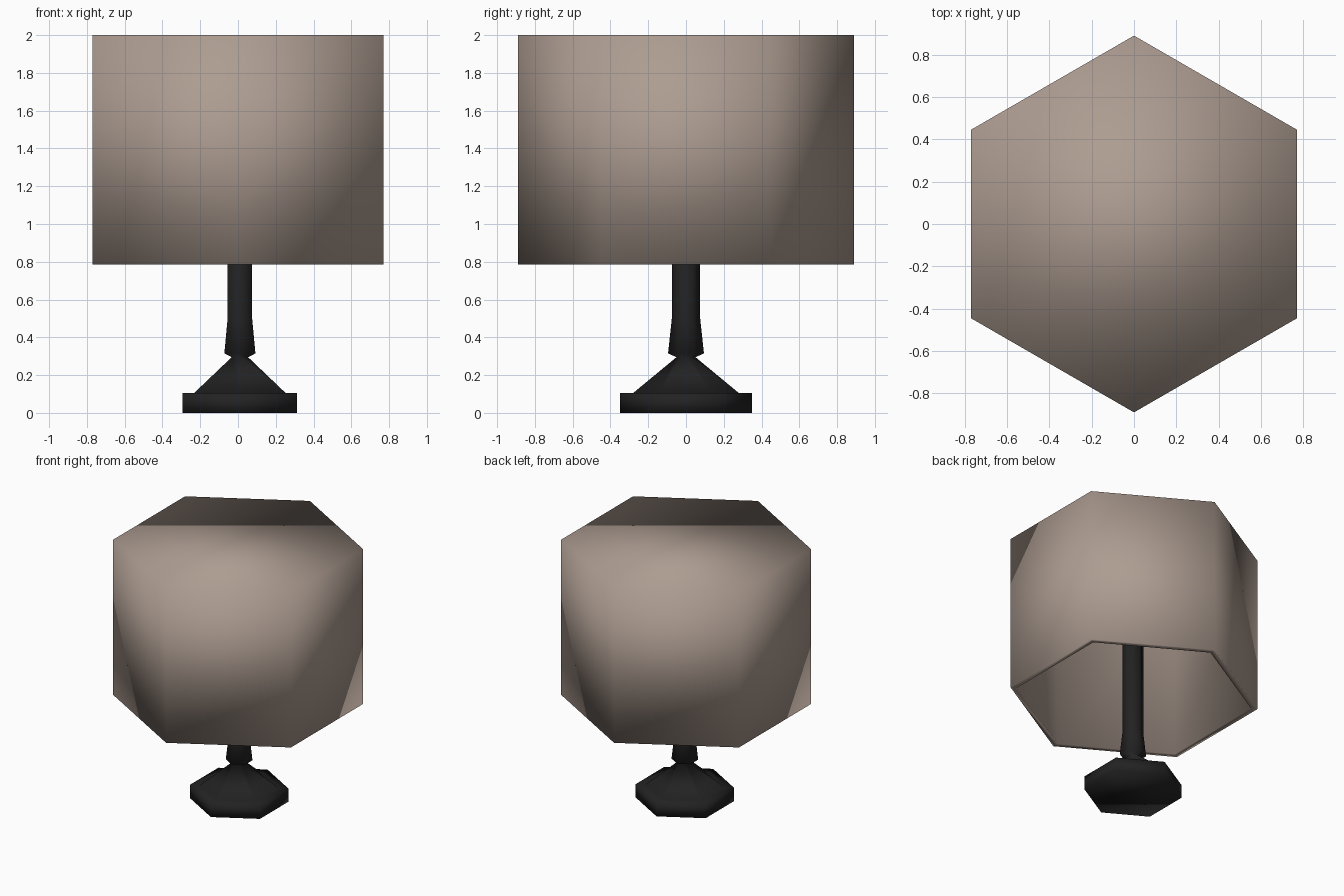
import bpy, bmesh, math

if "Cube" in bpy.data.objects:
    bpy.data.objects.remove(bpy.data.objects["Cube"])


def material(name, rgb):
    m = bpy.data.materials.new(name)
    m.diffuse_color = (*rgb, 1)
    m.use_nodes = True
    m.node_tree.nodes["Principled BSDF"].inputs["Base Color"].default_value = m.diffuse_color
    return m


def hex_lathe(name, profile, mat, x=0.0):
    """Sweep a (radius, z) profile round six sides, corners on +y/-y, both ends capped."""
    bm = bmesh.new()
    rings = []
    for r, z in profile:
        rings.append([bm.verts.new((r * math.sin(i * math.pi / 3),
                                    r * math.cos(i * math.pi / 3), z)) for i in range(6)])
    for a, b in zip(rings, rings[1:]):
        for i in range(6):
            j = (i + 1) % 6
            bm.faces.new((a[i], a[j], b[j], b[i]))
    bm.faces.new(rings[0])
    bm.faces.new(rings[-1])
    bmesh.ops.recalc_face_normals(bm, faces=bm.faces)
    for f in bm.faces:
        f.smooth = True
    me = bpy.data.meshes.new(name)
    bm.to_mesh(me)
    bm.free()
    me.materials.append(mat)
    ob = bpy.data.objects.new(name, me)
    ob.location.x = x
    bpy.context.collection.objects.link(ob)
    return ob


fabric = material("warm_taupe_fabric", (0.42, 0.335, 0.285))
metal = material("black_metal", (0.016, 0.016, 0.016))

# Shade: closed top, thin wall, open underneath
hex_lathe("lamp_shade", [(0.89, 2.0), (0.89, 0.785), (0.845, 0.785), (0.845, 1.955)], fabric)

# Foot plate, sloped foot, pinched neck and pole
hex_lathe("lamp_stand", [(0.35, 0.0), (0.35, 0.105), (0.28, 0.105), (0.05, 0.295),
                         (0.095, 0.315), (0.075, 0.5), (0.075, 1.955)], metal, x=0.01)
